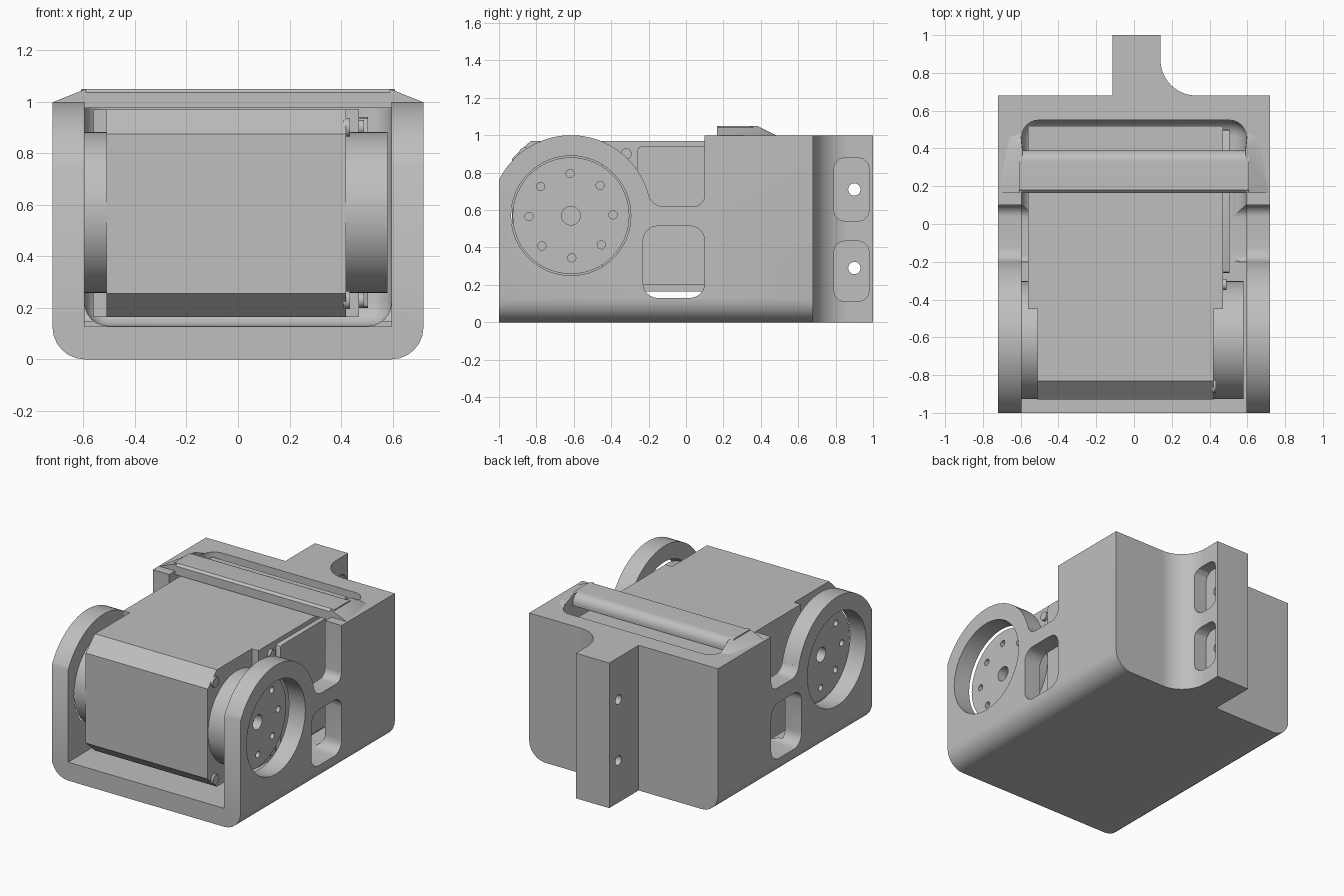
import bpy, bmesh
from math import cos, sin, pi, radians
from mathutils import Vector, Matrix

old = bpy.data.objects.get("Cube")
if old:
    bpy.data.objects.remove(old, do_unlink=True)

grey = bpy.data.materials.new("plain grey")
grey.use_nodes = True
colour = (0.52, 0.52, 0.52, 1)
grey.diffuse_color = colour
grey.node_tree.nodes["Principled BSDF"].inputs["Base Color"].default_value = colour


def make(name, bm):
    bmesh.ops.recalc_face_normals(bm, faces=bm.faces)
    mesh = bpy.data.meshes.new(name)
    bm.to_mesh(mesh)
    bm.free()
    mesh.materials.append(grey)
    ob = bpy.data.objects.new(name, mesh)
    bpy.context.collection.objects.link(ob)
    return ob


def arc(cx, cy, r, a, b, n=12):
    return [(cx + r * cos(radians(a + (b - a) * i / n)),
             cy + r * sin(radians(a + (b - a) * i / n))) for i in range(n + 1)]


def rounded(x0, x1, y0, y1, r, n=6):
    return (arc(x1 - r, y1 - r, r, 0, 90, n) + arc(x0 + r, y1 - r, r, 90, 180, n)
            + arc(x0 + r, y0 + r, r, 180, 270, n) + arc(x1 - r, y0 + r, r, 270, 360, n))


def prism(bm, pts, axis, lo, hi):
    """Extrude a 2D outline along x (y,z outline) or z (x,y outline)."""
    place = (lambda p: (lo, p[0], p[1])) if axis == "x" else (lambda p: (p[0], p[1], lo))
    face = bm.faces.new([bm.verts.new(place(p)) for p in pts])
    new = bmesh.ops.extrude_face_region(bm, geom=[face])["geom"]
    step = Vector((hi - lo, 0, 0)) if axis == "x" else Vector((0, 0, hi - lo))
    bmesh.ops.translate(bm, vec=step, verts=[v for v in new if isinstance(v, bmesh.types.BMVert)])


def disc(bm, y, z, r, lo, hi, n=64):
    prism(bm, arc(y, z, r, 0, 360 - 360 / n, n - 1), "x", lo, hi)


def box(bm, x0, x1, y0, y1, z0, z1):
    prism(bm, [(y0, z0), (y1, z0), (y1, z1), (y0, z1)], "x", x0, x1)


def solid(name, build):
    bm = bmesh.new()
    build(bm)
    return make(name, bm)


def cut(ob, build):
    """Subtract a temporary cutter and remove it."""
    cutter = solid("cutter", build)
    cutter.hide_render = True
    mod = ob.modifiers.new("cut", "BOOLEAN")
    mod.operation, mod.solver, mod.object = "DIFFERENCE", "EXACT", cutter
    bpy.context.view_layer.update()
    graph = bpy.context.evaluated_depsgraph_get()
    mesh = bpy.data.meshes.new_from_object(ob.evaluated_get(graph))
    ob.modifiers.clear()
    ob.data = mesh
    bpy.data.objects.remove(cutter, do_unlink=True)


HUB_Y, HUB_Z = -0.615, 0.57
parts = []

# Bracket: side outline across the full width, lower side edges rounded
outline = ([(-1, 0)] + arc(HUB_Y, HUB_Z, 0.43, 153.5, 14.8, 36)
           + arc(-0.122, 0.70, 0.08, 194.8, 270, 8) + arc(0.04, 0.68, 0.06, 270, 360, 8)
           + [(0.1, 1), (0.68, 1), (0.68, 0)])


def bracket_shape(bm):
    prism(bm, outline, "x", -0.72, 0.72)
    low = [e for e in bm.edges if all(v.co.z < 0.001 for v in e.verts)
           and abs(e.verts[0].co.x - e.verts[1].co.x) < 0.01]
    bmesh.ops.bevel(bm, geom=low, offset=0.125, segments=6, profile=0.5, affect="EDGES")


def rounded_cavity(bm):
    box(bm, -0.595, 0.595, -0.4, 0.55, 0.13, 1.4)
    bmesh.ops.bevel(bm, geom=bm.edges[:], offset=0.09, segments=6, profile=0.5, affect="EDGES")


bracket = solid("bracket", bracket_shape)
cut(bracket, rounded_cavity)
cut(bracket, lambda bm: box(bm, -0.595, 0.595, -1.1, -0.2, 0.127, 1.4))
cut(bracket, lambda bm: disc(bm, HUB_Y, HUB_Z, 0.32, -1, 1))
cut(bracket, lambda bm: prism(bm, rounded(-0.23, 0.10, 0.13, 0.515, 0.08), "x", -1, 1))
parts.append(bracket)

# Rear mounting tab with one filleted side, two bolt holes and pockets
tab = solid("rear_tab", lambda bm: prism(
    bm, [(0.34, 0.675), (-0.115, 0.675), (-0.115, 1), (0.14, 1)]
    + arc(0.33, 0.87, 0.19, 180, 270, 14) + [(0.34, 0.68)], "z", 0, 1))


def tab_pockets(bm):
    for low, high in ((0.11, 0.435), (0.54, 0.88)):
        prism(bm, rounded(0.79, 0.98, low, high, 0.06, 3), "x", 0.06, 0.4)


def tab_holes(bm):
    for z in (0.29, 0.71):
        disc(bm, 0.9, z, 0.033, -0.3, 0.5, 24)


cut(tab, tab_pockets)
cut(tab, tab_holes)
parts.append(tab)

# Raised crossbar over the motor, with a rounded back edge
parts.append(solid("crossbar", lambda bm: prism(
    bm, [(0.165, 0.975), (0.165, 1.035), (0.18, 1.05)] + arc(0.33, 0.99, 0.06, 90, 0, 8)
    + [(0.39, 0.975)], "x", -0.61, 0.61)))


# Sloping ends that blend the crossbar into the side walls
def bar_end(side):
    def build(bm):
        for x, y, z in ((0.59, 0.165, 1.05), (0.59, 0.38, 1.05), (0.715, 0.165, 1.0),
                        (0.66, 0.46, 1.0), (0.6, 0.48, 1.0), (0.59, 0.165, 0.98),
                        (0.59, 0.40, 0.98), (0.66, 0.165, 1.015)):
            bm.verts.new((x * side, y, z))
        bmesh.ops.convex_hull(bm, input=bm.verts[:])
    return build


for side, label in ((1, "left"), (-1, "right")):
    parts.append(solid("crossbar_end_" + label, bar_end(side)))

# Motor case: narrow chamfered front, wider rear block and side plate
parts.append(solid("motor_front", lambda bm: prism(
    bm, [(-0.93, 0.255), (-0.83, 0.165), (-0.4, 0.165), (-0.4, 0.97), (-0.83, 0.97),
         (-0.93, 0.875)], "x", -0.51, 0.42)))
parts.append(solid("motor_rear", lambda bm: box(bm, -0.56, 0.47, -0.45, 0.52, 0.165, 0.97)))
parts.append(solid("motor_side_plate", lambda bm: prism(
    bm, rounded(-0.26, 0.5, 0.2, 0.94, 0.02, 2), "x", 0.46, 0.505)))


# Screw heads on the motor flank
def screws(bm):
    for z in (0.23, 0.90):
        disc(bm, -0.86, z, 0.035, 0.41, 0.435, 20)
        disc(bm, -0.32, z, 0.03, 0.46, 0.49, 20)


parts.append(solid("motor_screws", screws))


# Round output horns with a ring of screw holes and a centre bore
def horn_holes(face, depth):
    def build(bm):
        ends = sorted((face - depth, face + depth))
        disc(bm, HUB_Y, HUB_Z, 0.05, *ends, 24)
        for i in range(8):
            a = i * pi / 4 + 0.02
            disc(bm, HUB_Y + 0.225 * cos(a), HUB_Z + 0.225 * sin(a), 0.022, *ends, 16)
    return build


for name, lo, hi, face in (("horn_left", 0.41, 0.58, 0.58), ("horn_right", -0.60, -0.50, -0.60)):
    horn = solid(name, lambda bm: disc(bm, HUB_Y, HUB_Z, 0.312, lo, hi))
    cut(horn, horn_holes(face, 0.06))
    parts.append(horn)

# Smooth the round surfaces, keep the machined edges sharp
for ob in bpy.context.view_layer.objects:
    ob.select_set(ob in parts)
bpy.context.view_layer.objects.active = bracket
bpy.ops.object.shade_smooth_by_angle(angle=radians(30))
